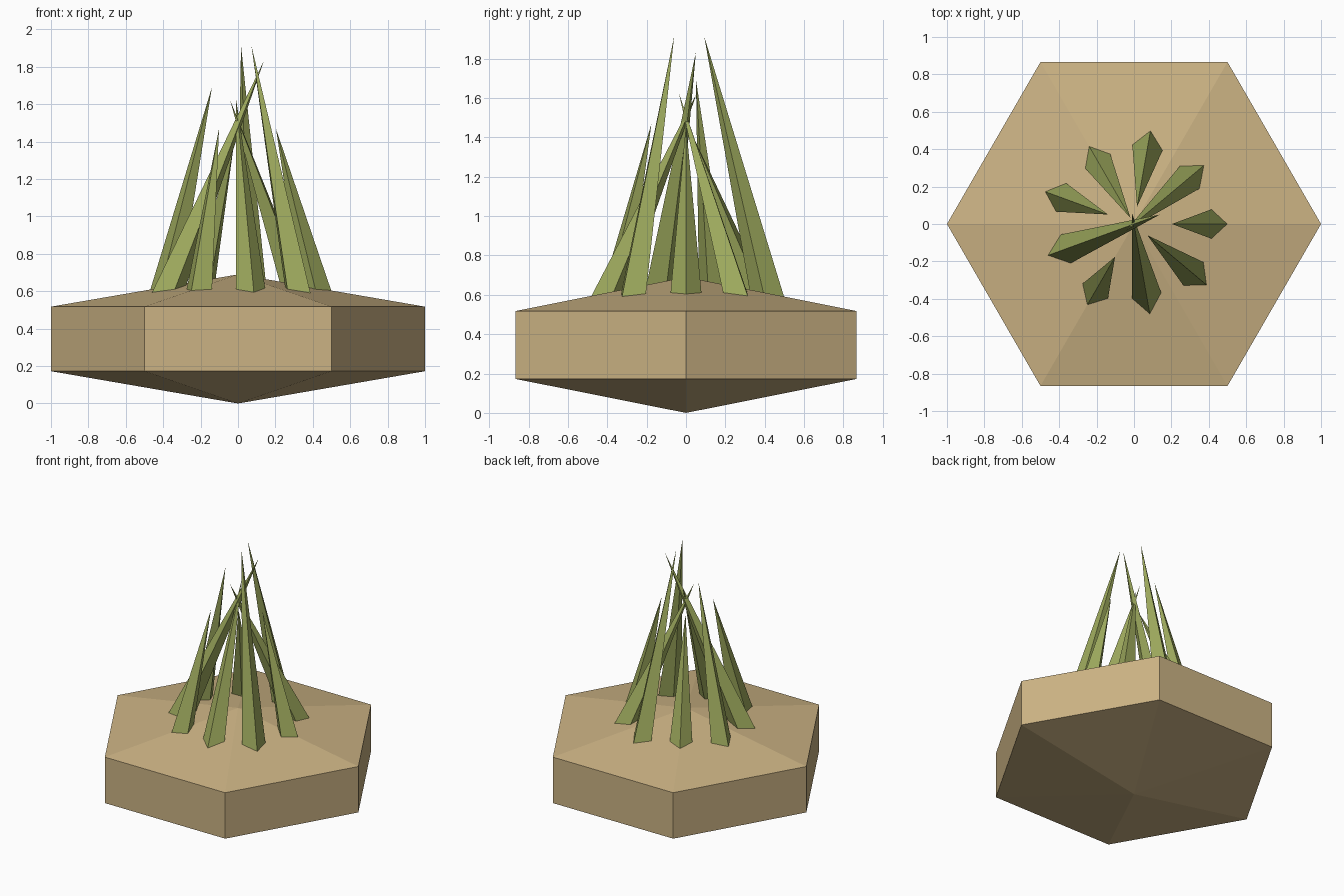
import bpy, bmesh
from math import sin, cos, pi, radians
from mathutils import Vector, Matrix

if "Cube" in bpy.data.objects:
    bpy.data.objects.remove(bpy.data.objects["Cube"])


def material(name, rgb):
    m = bpy.data.materials.new(name)
    m.diffuse_color = (*rgb, 1)
    m.use_nodes = True
    m.node_tree.nodes["Principled BSDF"].inputs["Base Color"].default_value = m.diffuse_color
    return m


def finish(name, bm, mat):
    bmesh.ops.recalc_face_normals(bm, faces=bm.faces)
    me = bpy.data.meshes.new(name)
    bm.to_mesh(me)
    bm.free()
    me.materials.append(mat)
    ob = bpy.data.objects.new(name, me)
    bpy.context.collection.objects.link(ob)
    return ob


sand = material("sand", (0.60, 0.45, 0.23))
green = material("grass_green", (0.34, 0.40, 0.11))

# Hexagonal mound: two rings closed by shallow points
bm = bmesh.new()
bottom = bm.verts.new((0, 0, 0))
top = bm.verts.new((0, 0, 0.69))
lower, upper = [[bm.verts.new((cos(i * pi / 3), sin(i * pi / 3), z))
                 for i in range(6)] for z in (0.1725, 0.5175)]
for i in range(6):
    j = (i + 1) % 6
    bm.faces.new((bottom, lower[j], lower[i]))
    bm.faces.new((lower[i], lower[j], upper[j], upper[i]))
    bm.faces.new((upper[i], upper[j], top))
finish("mound", bm, sand)

# Grass blades: nine four-sided spikes leaning inward, roots buried in the mound
for i in range(9):
    length = 1.015 + 0.229 * (i % 3)
    lean = radians(13.8 if i % 2 == 0 else 23.7)
    bm = bmesh.new()
    root = [bm.verts.new((0.09 * cos(k * pi / 2), 0.09 * sin(k * pi / 2), 0))
            for k in range(4)]
    tip = bm.verts.new((0, 0, length))
    bm.faces.new(root[::-1])
    for k in range(4):
        bm.faces.new((root[k], root[(k + 1) % 4], tip))
    place = (Matrix.Rotation(i * 2 * pi / 9, 4, 'Z')
             @ Matrix.Translation(Vector((0.445, 0, 0.483)))
             @ Matrix.Rotation(-lean, 4, 'Y'))
    bm.transform(place)
    finish(f"grass_blade_{i + 1}", bm, green)
